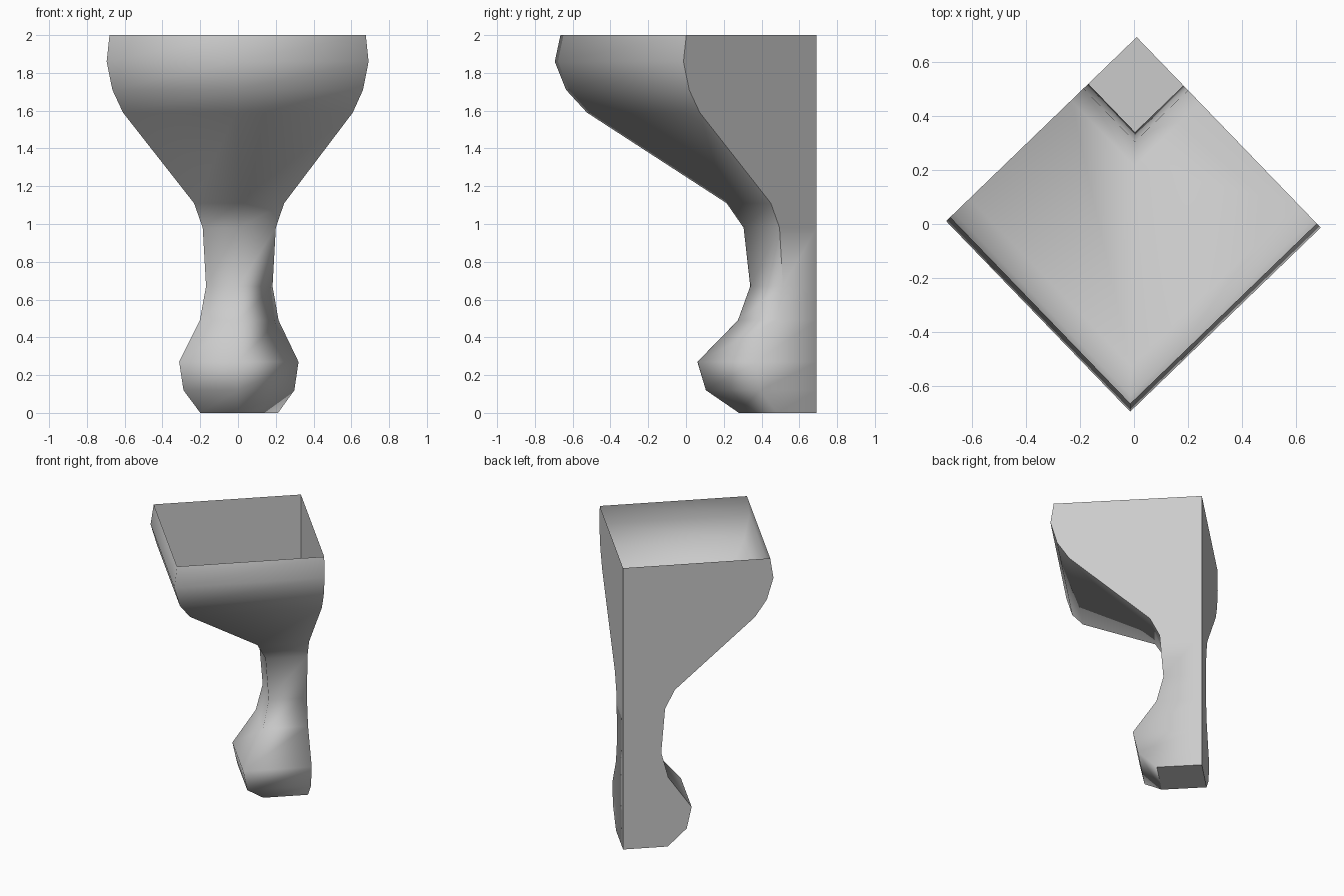
import bpy
import bmesh
from math import radians, cos, sin

cube = bpy.data.objects.get("Cube")
if cube:
    bpy.data.objects.remove(cube, do_unlink=True)

# Plain grey finish
grey = bpy.data.materials.new("plain_grey")
grey.use_nodes = True
colour = (0.6, 0.6, 0.6, 1.0)
grey.diffuse_color = colour
grey.node_tree.nodes["Principled BSDF"].inputs["Base Color"].default_value = colour

# Profile as (height, front corner y); each section is a square
# hanging from the same vertical back corner
PROFILE = [(0, .28), (.12, .105), (.27, .06), (.49, .275), (.67, .34),
           (.98, .305), (1.11, .215), (1.59, -.525), (1.71, -.635),
           (1.86, -.695), (2, -.665)]
BACK_X, BACK_Y = .01, .692
DIAGONAL = 2 ** 0.5
NECK = 0.66

right_dir = (cos(radians(224)), sin(radians(224)))
left_dir = (cos(radians(314)), sin(radians(314)))


def add_section(bm, z, front_y):
    """Square ring ordered back, right, front, left corner."""
    side = (BACK_Y - front_y) / DIAGONAL
    ring = []
    for a, b in ((0, 0), (1, 0), (1, 1), (0, 1)):
        x = BACK_X + side * (a * right_dir[0] + b * left_dir[0])
        y = BACK_Y + side * (a * right_dir[1] + b * left_dir[1])
        ring.append(bm.verts.new((x, y, z)))
    return ring


bm = bmesh.new()
rings = [add_section(bm, z, y) for z, y in PROFILE]

# Walls, open at the top
for low, high in zip(rings, rings[1:]):
    for i in range(4):
        j = (i + 1) % 4
        bm.faces.new((low[i], low[j], high[j], high[i])).smooth = True

# Flat sole
sole = bm.faces.new(list(reversed(rings[0])))
for edge in sole.edges:
    edge.smooth = False

# Crisp back and right corners; left corner softens below the neck
for low, high in zip(rings, rings[1:]):
    for corner in (0, 1, 3):
        if corner != 3 or low[corner].co.z > NECK:
            bm.edges.get((low[corner], high[corner])).smooth = False

mesh = bpy.data.meshes.new("corner_leg")
bm.to_mesh(mesh)
bm.free()
mesh.materials.append(grey)
leg = bpy.data.objects.new("corner_leg", mesh)
bpy.context.collection.objects.link(leg)
